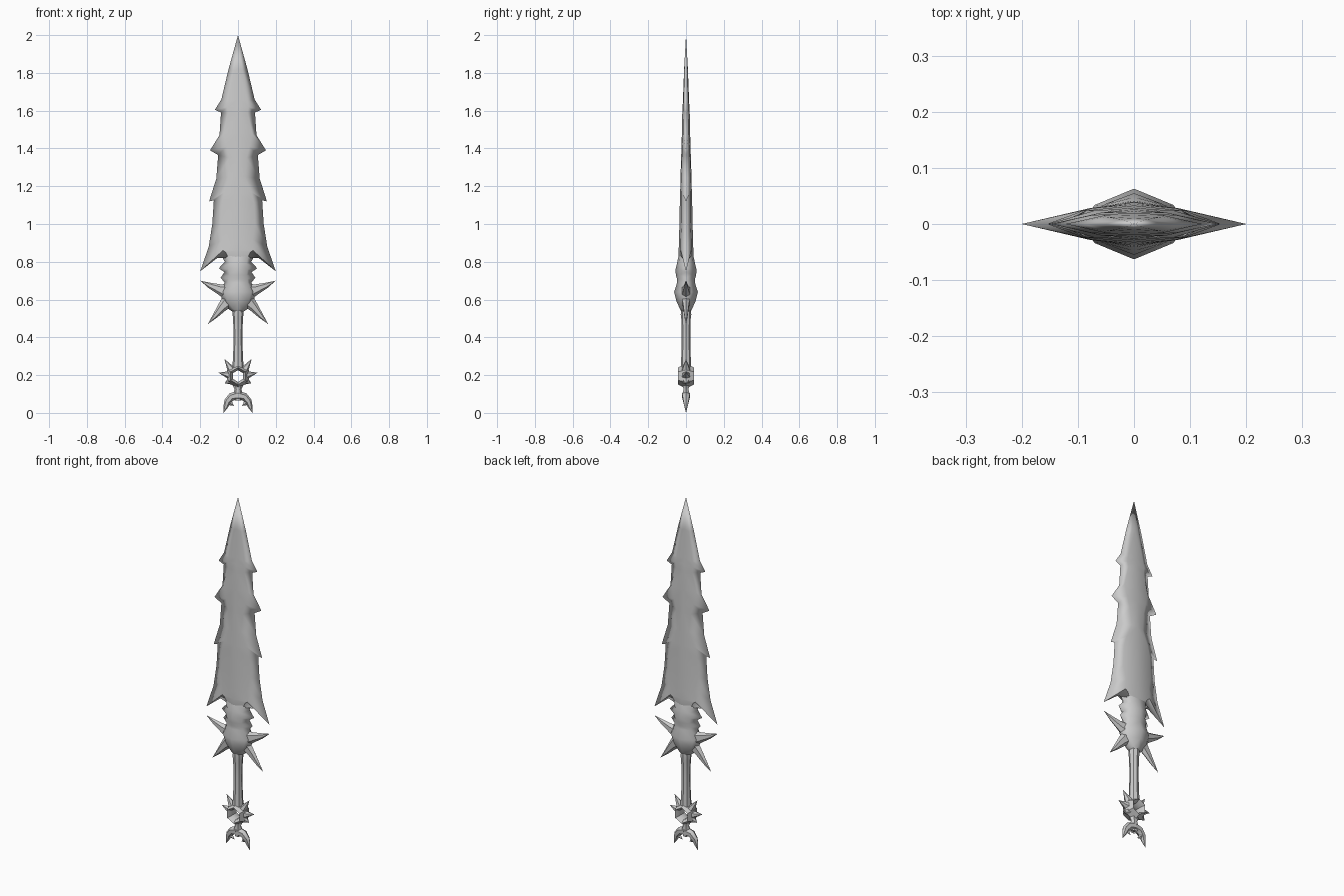
import bpy, bmesh, math
from mathutils import Vector

cube = bpy.data.objects.get("Cube")
if cube:
    bpy.data.objects.remove(cube, do_unlink=True)

steel = bpy.data.materials.new("grey_steel")
steel.use_nodes = True
steel.diffuse_color = (0.6, 0.6, 0.6, 1)
steel.node_tree.nodes["Principled BSDF"].inputs["Base Color"].default_value = (0.6, 0.6, 0.6, 1)


def finish(name, verts, faces, mirror=(False, False), angle=40):
    mesh = bpy.data.meshes.new(name)
    mesh.from_pydata(verts, [], faces)
    bm = bmesh.new()
    bm.from_mesh(mesh)
    bmesh.ops.remove_doubles(bm, verts=bm.verts, dist=0.0001)
    bm.to_mesh(mesh)
    bm.free()
    mesh.materials.append(steel)
    obj = bpy.data.objects.new(name, mesh)
    bpy.context.collection.objects.link(obj)
    if any(mirror):
        mod = obj.modifiers.new("Mirror", "MIRROR")
        mod.use_axis = (mirror[0], mirror[1], False)
        mod.merge_threshold = 0.0005
    bpy.ops.object.select_all(action='DESELECT')
    obj.select_set(True)
    bpy.context.view_layer.objects.active = obj
    bpy.ops.object.shade_smooth_by_angle(angle=math.radians(angle))
    return obj


def shell(name, rows):
    """Quarter shell: ridge (y, z), shoulder (x, y, z), edge (x, z), mirrored twice."""
    verts = []
    for (ry, rz), (sx, sy, sz), (ex, ez) in rows:
        verts += [(0, -ry, rz), (sx, -sy, sz), (ex, 0, ez)]
    faces = [(3*r + c, 3*r + 3 + c, 3*r + 4 + c, 3*r + 1 + c)
             for r in range(len(rows) - 1) for c in range(2)]
    return finish(name, verts, faces, (True, True), 50)


def spike(name, path, sides=6, mirror=True):
    """Tapered limb along (x, z, half width, half depth) points in the XZ plane."""
    pts = [Vector((x, 0, z)) for x, z, w, d in path]
    verts, n = [], len(path)
    for i, (x, z, w, d) in enumerate(path):
        along = (pts[min(i + 1, n - 1)] - pts[max(i - 1, 0)]).normalized()
        side = Vector((along.z, 0, -along.x))
        for k in range(sides):
            a = math.tau * k / sides
            verts.append(pts[i] + side * (w * math.cos(a)) + Vector((0, d * math.sin(a), 0)))
    faces = [(i*sides + k, i*sides + (k + 1) % sides,
              (i + 1)*sides + (k + 1) % sides, (i + 1)*sides + k)
             for i in range(n - 1) for k in range(sides)]
    faces.append(tuple(reversed(range(sides))))
    return finish(name, verts, faces, (mirror, False))


# Barbed blade, from the point down to the two swept-back wings
shell("blade", [
    ((0, 2.0), (0, 0, 2.0), (0, 2.0)),
    ((.010, 1.82), (.022, .008, 1.81), (.050, 1.82)),
    ((.016, 1.66), (.050, .013, 1.65), (.088, 1.66)),
    ((.018, 1.62), (.055, .015, 1.62), (.122, 1.605)),
    ((.020, 1.58), (.050, .017, 1.59), (.090, 1.59)),
    ((.022, 1.48), (.075, .016, 1.48), (.098, 1.47)),
    ((.024, 1.40), (.060, .020, 1.41), (.148, 1.39)),
    ((.026, 1.35), (.045, .022, 1.35), (.105, 1.365)),
    ((.029, 1.25), (.035, .026, 1.25), (.115, 1.24)),
    ((.031, 1.16), (.070, .024, 1.17), (.153, 1.12)),
    ((.033, 1.10), (.085, .024, 1.11), (.128, 1.125)),
    ((.035, 1.00), (.090, .024, 1.00), (.136, 1.00)),
    ((.037, .91), (.075, .028, .92), (.155, .88)),
    ((.039, .86), (.080, .028, .86), (.200, .75)),
    ((.040, .82), (.065, .028, .85), (.110, .82)),
    ((.040, .80), (.050, .025, .82), (.080, .84)),
])

# Notched neck running into the bulging guard
shell("neck_and_guard", [
    ((.030, .86), (.04, .02, .86), (.06, .86)),
    ((.042, .82), (.05, .032, .82), (.090, .835)),
    ((.048, .79), (.045, .036, .79), (.070, .80)),
    ((.055, .76), (.05, .036, .76), (.102, .765)),
    ((.054, .73), (.045, .034, .73), (.072, .745)),
    ((.048, .71), (.05, .032, .71), (.092, .715)),
    ((.047, .69), (.05, .032, .69), (.070, .69)),
    ((.063, .64), (.07, .034, .64), (.095, .64)),
    ((.050, .59), (.055, .030, .59), (.082, .59)),
    ((.032, .55), (.025, .026, .55), (.050, .55)),
    ((.020, .53), (.010, .016, .53), (.020, .53)),
])

# Guard spikes
spike("upper_guard_spike", [(.05, .64, .045, .03), (.10, .655, .027, .018),
                            (.15, .675, .015, .010), (.20, .70, .0002, .0002)])
spike("lower_guard_spike", [(.045, .60, .04, .025), (.085, .558, .025, .016),
                            (.12, .515, .014, .010), (.16, .47, .0002, .0002)])

# Grip with a collar at each end
spike("grip", [(0, .56, .026, .026), (0, .52, .029, .028), (0, .50, .026, .025),
               (0, .40, .023, .023), (0, .30, .026, .025), (0, .24, .03, .028)],
      sides=8, mirror=False)

# Six-sided pommel ring
profile = [(.031, -.022), (.045, -.042), (.066, 0), (.045, .042), (.031, .022)]
count = len(profile)
ring = [(r * math.sin(math.tau*k/6), y, .195 + r * math.cos(math.tau*k/6))
        for k in range(6) for r, y in profile]
ring_faces = [(k*count + j, k*count + (j + 1) % count,
               ((k + 1) % 6)*count + (j + 1) % count, ((k + 1) % 6)*count + j)
              for k in range(6) for j in range(count)]
finish("pommel_ring", ring, ring_faces)

# Short spikes around the ring
for label, start, tip in (("upper", (.035, .228), (.072, .285)),
                          ("side", (.045, .200), (.103, .213)),
                          ("lower", (.040, .170), (.070, .157))):
    spike(label + "_ring_spike", [(*start, .022, .024), (*tip, .0002, .0002)])

# Forked claw below the ring
spike("claw_stem", [(0, .155, .032, .022), (0, .125, .018, .015),
                    (0, .10, .026, .022), (0, .065, .018, .016)], mirror=False)
spike("claw_arm", [(0, .092, .024, .024), (.035, .085, .021, .022),
                   (.056, .060, .018, .016), (.064, .035, .013, .010),
                   (.076, .0, .0002, .0002)])
spike("claw_barb", [(.045, .055, .016, .012), (.022, .037, .0002, .0002)], sides=4)
